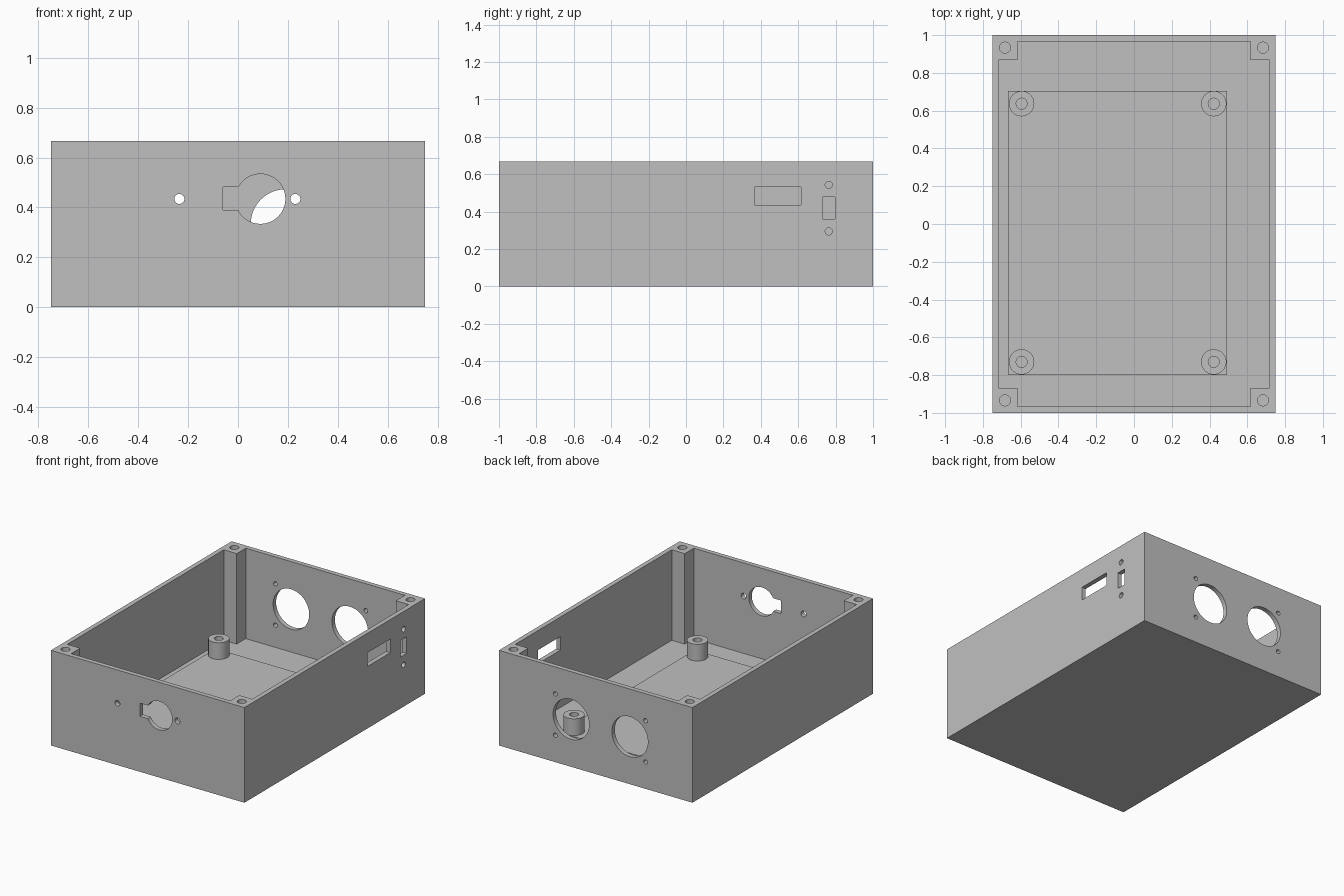
import bpy
import bmesh
from math import pi
from mathutils import Matrix, Vector

if "Cube" in bpy.data.objects:
    bpy.data.objects.remove(bpy.data.objects["Cube"], do_unlink=True)

HALF_X, HALF_Y, HEIGHT = 0.75, 1.0, 0.667
WALL = 0.033
POST = 0.10
PLATE_TOP = 0.05
STANDOFF_TOP = 0.167

grey = bpy.data.materials.new("plain grey")
grey.use_nodes = True
grey.diffuse_color = (0.53, 0.53, 0.53, 1)
grey.node_tree.nodes["Principled BSDF"].inputs["Base Color"].default_value = grey.diffuse_color


def finish(name, bm):
    bmesh.ops.recalc_face_normals(bm, faces=bm.faces)
    mesh = bpy.data.meshes.new(name)
    bm.to_mesh(mesh)
    bm.free()
    mesh.materials.append(grey)
    obj = bpy.data.objects.new(name, mesh)
    bpy.context.collection.objects.link(obj)
    return obj


def block(name, low, high):
    low, high = Vector(low), Vector(high)
    bm = bmesh.new()
    place = Matrix.Translation((low + high) / 2) @ Matrix.Diagonal((*(high - low), 1))
    bmesh.ops.create_cube(bm, size=1, matrix=place)
    return finish(name, bm)


def cylinder(name, centre, radius, depth, axis="Z"):
    turn = {"X": Matrix.Rotation(pi / 2, 4, "Y"),
            "Y": Matrix.Rotation(pi / 2, 4, "X"),
            "Z": Matrix.Identity(4)}[axis]
    bm = bmesh.new()
    bmesh.ops.create_cone(bm, cap_ends=True, segments=48, radius1=radius, radius2=radius,
                          depth=depth, matrix=Matrix.Translation(centre) @ turn)
    return finish(name, bm)


def cut(target, cutter):
    mod = target.modifiers.new("cut", "BOOLEAN")
    mod.operation = "DIFFERENCE"
    mod.solver = "EXACT"
    mod.object = cutter
    bpy.context.view_layer.objects.active = target
    bpy.ops.object.modifier_apply(modifier=mod.name)
    bpy.data.objects.remove(cutter, do_unlink=True)


def smooth(obj):
    bpy.ops.object.select_all(action="DESELECT")
    obj.select_set(True)
    bpy.context.view_layer.objects.active = obj
    bpy.ops.object.shade_smooth_by_angle(angle=pi / 6)


# Open box: the cavity outline steps in around four corner posts
box = block("enclosure_body", (-HALF_X, -HALF_Y, 0), (HALF_X, HALF_Y, HEIGHT))
ix, iy = HALF_X - WALL, HALF_Y - WALL
px, py = ix - POST, iy - POST
quarter = [(ix, py), (px, py), (px, iy)]
outline = []
for sx, sy in ((1, 1), (-1, 1), (-1, -1), (1, -1)):
    corner = [(sx * x, sy * y) for x, y in quarter]
    outline += corner if sx * sy > 0 else corner[::-1]
bm = bmesh.new()
floor = bm.faces.new([bm.verts.new((x, y, WALL)) for x, y in outline])
walls = bmesh.ops.extrude_face_region(bm, geom=[floor])
bmesh.ops.translate(bm, vec=(0, 0, HEIGHT),
                    verts=[v for v in walls["geom"] if isinstance(v, bmesh.types.BMVert)])
cut(box, finish("cavity_cutter", bm))

# Blind screw holes in the corner posts
for sx in (-1, 1):
    for sy in (-1, 1):
        cut(box, cylinder("screw_cutter", (sx * 0.683, sy * 0.934, HEIGHT), 0.029, 0.6))

# Front wall: keyed round opening and two screw holes
cut(box, cylinder("round_cutter", (0.09, -HALF_Y, 0.434), 0.1, 0.15, "Y"))
cut(box, block("key_cutter", (-0.06, -1.1, 0.389), (0.05, -0.9, 0.481)))
for x in (-0.235, 0.23):
    cut(box, cylinder("front_screw_cutter", (x, -HALF_Y, 0.434), 0.02, 0.15, "Y"))

# Back wall: two large round windows with screw holes on their outer sides
for side in (-1, 1):
    cut(box, cylinder("window_cutter", (-0.037 + side * 0.228, HALF_Y, 0.333), 0.14, 0.15, "Y"))
    for dz in (-0.145, 0.145):
        cut(box, cylinder("back_screw_cutter", (-0.037 + side * 0.35, HALF_Y, 0.333 + dz),
                          0.015, 0.15, "Y"))

# Left wall: connector slot, switch slot and switch screw holes
cut(box, block("connector_cutter", (0.68, 0.365, 0.435), (0.8, 0.615, 0.53)))
cut(box, block("switch_cutter", (0.68, 0.73, 0.36), (0.8, 0.797, 0.477)))
for z in (0.294, 0.543):
    cut(box, cylinder("switch_screw_cutter", (HALF_X, 0.763, z), 0.019, 0.15, "X"))
smooth(box)

# Raised board plate on the floor
block("floor_plate", (-0.667, -0.8, WALL - 0.005), (0.493, 0.705, PLATE_TOP))

# Hollow standoffs on the plate
for y, row in ((0.637, "back"), (-0.73, "front")):
    for x, side in ((-0.595, "right"), (0.422, "left")):
        middle = (PLATE_TOP + STANDOFF_TOP) / 2
        tall = STANDOFF_TOP - PLATE_TOP
        standoff = cylinder(f"standoff_{row}_{side}", (x, y, middle), 0.067, tall)
        cut(standoff, cylinder("bore_cutter", (x, y, middle), 0.029, tall + 0.1))
        smooth(standoff)
